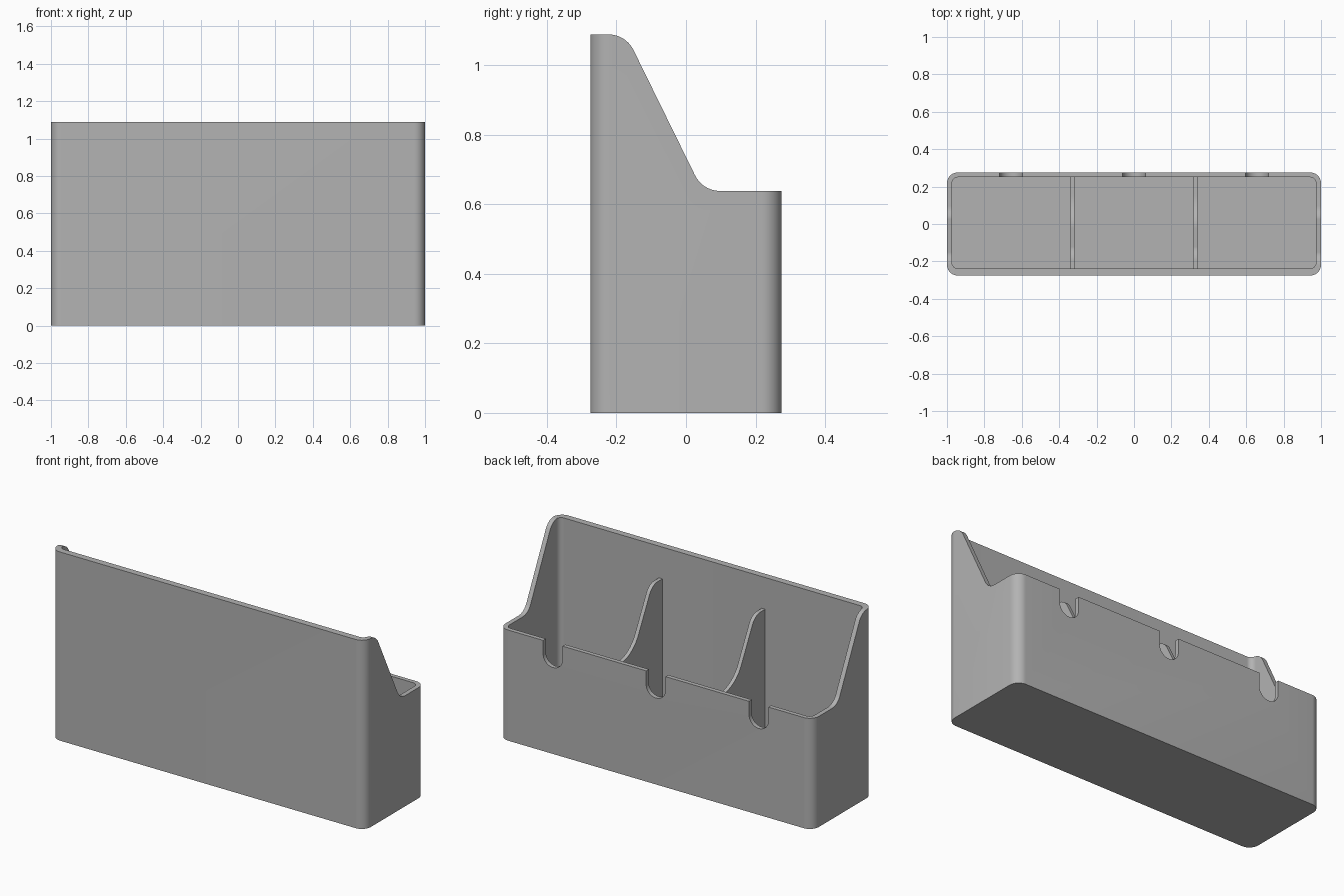
import bpy
import bmesh
from math import pi, cos, sin, radians
from mathutils import Vector

if "Cube" in bpy.data.objects:
    bpy.data.objects.remove(bpy.data.objects["Cube"])

grey = bpy.data.materials.new("grey plastic")
grey.use_nodes = True
grey.diffuse_color = (0.45, 0.45, 0.45, 1)
grey.node_tree.nodes["Principled BSDF"].inputs["Base Color"].default_value = (0.45, 0.45, 0.45, 1)


def rounded(points, steps=10):
    """Closed outline; each point is (u, v, setback) and is rounded by an arc-like curve."""
    out = []
    for i, (u, v, r) in enumerate(points):
        p = Vector((u, v))
        if r == 0:
            out.append(p)
            continue
        prev = Vector(points[i - 1][:2])
        after = Vector(points[(i + 1) % len(points)][:2])
        din, dout = (p - prev).normalized(), (after - p).normalized()
        # arc tangent to both sides at the setback distance
        turn = din.angle_signed(dout)
        radius = r / abs(math_tan(turn / 2))
        side = 1 if din.cross(dout) > 0 else -1
        centre = p - din * r + Vector((-din.y, din.x)) * side * radius
        start = p - din * r - centre
        for k in range(steps + 1):
            a = side * abs(turn) * k / steps
            out.append(centre + Vector((start.x * cos(a) - start.y * sin(a),
                                        start.x * sin(a) + start.y * cos(a))))
    return out


def math_tan(a):
    return sin(a) / cos(a)


def prism(name, outline, axis, low, high):
    """Extrude a 2D outline along the x, y or z axis."""
    place = {"x": lambda p, d: (d, p.x, p.y),
             "y": lambda p, d: (p.x, d, p.y),
             "z": lambda p, d: (p.x, p.y, d)}[axis]
    bm = bmesh.new()
    face = bm.faces.new([bm.verts.new(place(p, low)) for p in outline])
    ext = bmesh.ops.extrude_face_region(bm, geom=[face])
    shift = Vector(place(Vector((0, 0)), high - low))
    bmesh.ops.translate(bm, vec=shift, verts=[g for g in ext["geom"] if isinstance(g, bmesh.types.BMVert)])
    bmesh.ops.recalc_face_normals(bm, faces=bm.faces)
    mesh = bpy.data.meshes.new(name)
    bm.to_mesh(mesh)
    bm.free()
    obj = bpy.data.objects.new(name, mesh)
    bpy.context.collection.objects.link(obj)
    mesh.materials.append(grey)
    return obj


def select(obj):
    bpy.ops.object.select_all(action="DESELECT")
    obj.select_set(True)
    bpy.context.view_layer.objects.active = obj


def cut(obj, cutter):
    cutter.hide_render = True
    mod = obj.modifiers.new("cut", "BOOLEAN")
    mod.operation, mod.solver, mod.object = "DIFFERENCE", "EXACT", cutter
    select(obj)
    bpy.ops.object.modifier_apply(modifier=mod.name)
    bpy.data.objects.remove(cutter)


def rectangle(x0, x1, y0, y1, r):
    return rounded([(x0, y0, r), (x1, y0, r), (x1, y1, r), (x0, y1, r)])


TOP, RIM = 1.088, 0.638

# Open box with a thicker front wall
tray = prism("box", rectangle(-1, 1, -0.275, 0.275, 0.057), "z", 0, TOP)
cut(tray, prism("cavity_cutter", rectangle(-0.973, 0.973, -0.237, 0.25, 0.03), "z", 0.025, 1.3))

# Sloping sides that step down to the low back wall
step = rounded([(-0.173, TOP, 0.05), (0.048, RIM, 0.05), (0.5, RIM, 0), (0.5, 1.3, 0), (-0.5, 1.3, 0), (-0.5, TOP, 0)])
cut(tray, prism("step_cutter", step, "x", -1.2, 1.2))

# Round-bottomed notches in the back wall
for x in (-0.657, 0, 0.657):
    arc = [Vector((x + 0.062 * cos(a), 0.56 + 0.062 * sin(a)))
           for a in (pi + pi * k / 16 for k in range(17))]
    notch = arc + [Vector((x + 0.062, 0.8)), Vector((x - 0.062, 0.8))]
    cut(tray, prism("notch_cutter", notch, "y", 0.22, 0.35))

# Inner dividers with a matching swept top
fin = rounded([(-0.25, 0.015, 0), (0.26, 0.015, 0), (0.26, 0.56, 0), (0.035, 0.56, 0.12),
               (-0.145, 0.905, 0.05), (-0.25, 0.905, 0)], 14)
parts = [tray]
for side, x in (("right", -0.328), ("left", 0.328)):
    parts.append(prism(side + "_divider", fin, "x", x - 0.011, x + 0.011))

for part in parts:
    select(part)
    bpy.ops.object.shade_smooth_by_angle(angle=radians(30))
